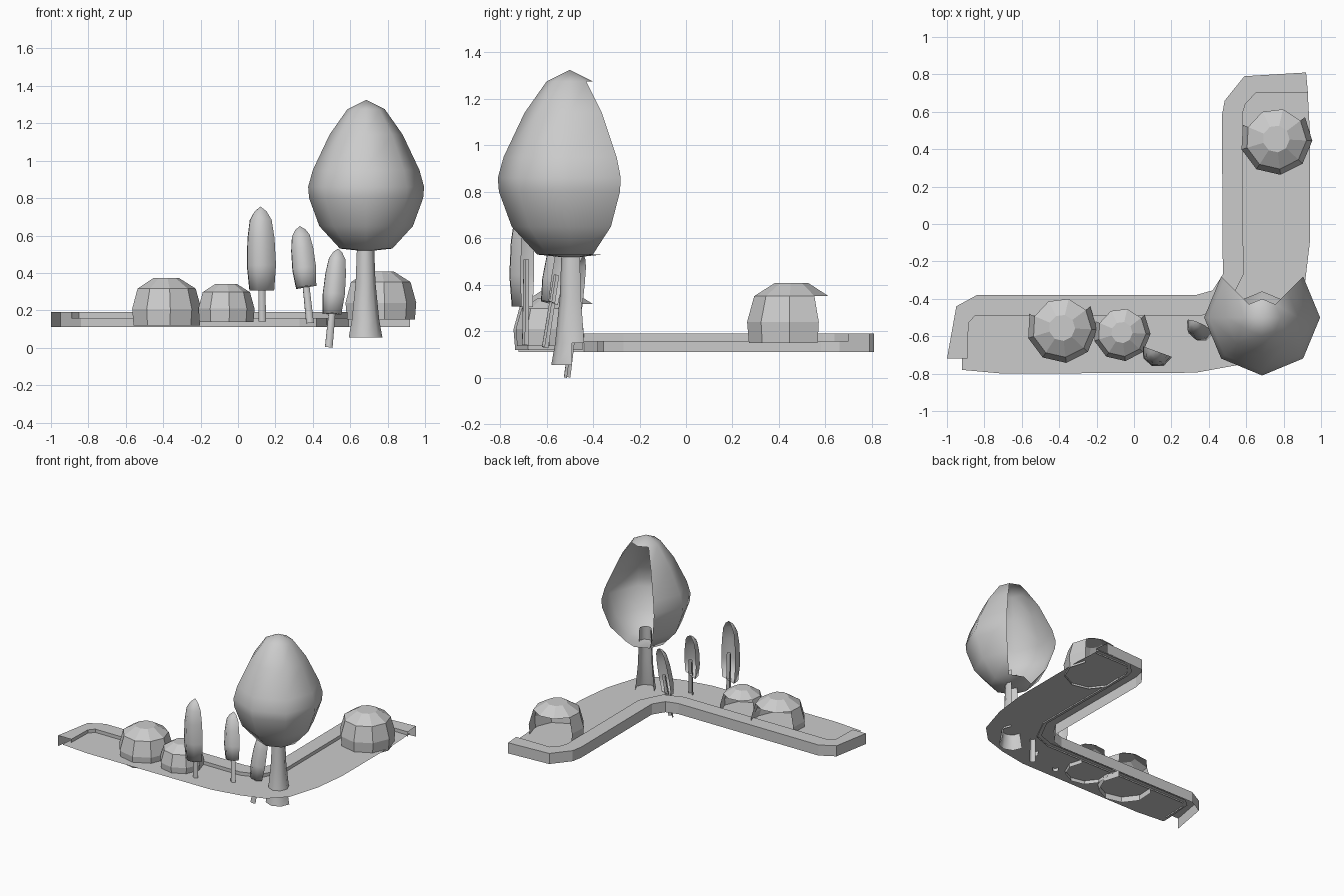
import bpy, bmesh, math
from mathutils import Matrix, Vector

if "Cube" in bpy.data.objects:
    bpy.data.objects.remove(bpy.data.objects["Cube"])


def finish(name, bm, matrix=Matrix.Identity(4), smooth=False):
    me = bpy.data.meshes.new(name)
    bm.to_mesh(me)
    bm.free()
    ob = bpy.data.objects.new(name, me)
    bpy.context.collection.objects.link(ob)
    ob.matrix_world = matrix
    for p in me.polygons:
        p.use_smooth = smooth
    return ob


def revolve(name, profile, n, start, skip, matrix, smooth=False):
    """Spin (radius, height) rings; skip(row, seg) leaves a face open."""
    bm = bmesh.new()
    rings = []
    for r, z in profile:
        if r == 0:
            rings.append([bm.verts.new((0, 0, z))] * n)
            continue
        rings.append([bm.verts.new((r * math.cos(start + math.tau * i / n),
                                    r * math.sin(start + math.tau * i / n), z))
                      for i in range(n)])
    for row in range(len(rings) - 1):
        for i in range(n):
            if skip(row, i):
                continue
            j = (i + 1) % n
            quad = [rings[row][i], rings[row][j], rings[row + 1][j], rings[row + 1][i]]
            bm.faces.new(list(dict.fromkeys(quad)))
    bmesh.ops.delete(bm, geom=[v for v in bm.verts if not v.link_faces], context='VERTS')
    return finish(name, bm, matrix, smooth)


# L-shaped curb: outer wall, top, inner wall
outer = [(-1, -.72), (-.95, -.44), (-.84, -.38), (.33, -.38), (.42, -.355),
         (.475, -.27), (.47, .58), (.485, .66), (.59, .79), (.92, .81)]
inner = [(-.89, -.72), (-.885, -.53), (-.85, -.49), (.36, -.49), (.5, -.44),
         (.585, -.27), (.58, .59), (.595, .64), (.65, .70), (.93, .70)]
bm = bmesh.new()
rows = [[bm.verts.new((x, y, z)) for x, y in path]
        for path, z in ((outer, .11), (outer, .19), (inner, .19), (inner, .155))]
for a, b in zip(rows, rows[1:]):
    for i in range(len(outer) - 1):
        bm.faces.new((a[i + 1], a[i], b[i], b[i + 1]))
finish("curb", bm)

# Soil sheet tucked slightly under the curb
edge = [Vector(p).lerp(Vector(q), .27) for p, q in zip(inner, outer)]
front = [(.94, .5), (.94, -.1), (.91, -.35), (.84, -.58), (.72, -.7),
         (.55, -.755), (.33, -.795), (-.7, -.8), (-.92, -.78)]
bm = bmesh.new()
bm.faces.new([bm.verts.new((p[0], p[1], .165)) for p in reversed(edge + front)])
finish("soil", bm)

# Large tree: crown with an open back quarter, flared part-open trunk
revolve("large_crown",
        [(0, .515), (.14, .53), (.25, .65), (.305, .8), (.31, .86), (.285, .95),
         (.195, 1.14), (.1, 1.275), (0, 1.325)], 8, 0,
        lambda row, i: 1 <= row <= 6 and i in (1, 2),
        Matrix.Translation((.685, -.5, 0)), True)
revolve("large_trunk", [(.09, .055), (.073, .15), (.053, .35), (.043, .62)], 8, 0,
        lambda row, i: i in (1, 2, 3) or (row == 0 and i == 0),
        Matrix.Translation((.682, -.49, 0)), True)

# Faceted domed bushes, lower back faces open
dome = [(.72, 0), (.75, .35), (.63, .78), (.28, 1), (0, 1)]
for k, (x, y, z, h) in enumerate([(-.385, -.555, .12, .252), (-.065, -.58, .137, .205),
                                  (.76, .455, .15, .258)]):
    revolve(f"bush_{k + 1}", dome, 9, math.radians(37),
            lambda row, i: row < 2 and i < 3,
            Matrix.Translation((x, y, z)) @ Matrix.Scale(h, 4))

# Slim trees: half shells open towards the back left, on thin trunks
slim = [((.13, -.685, .14), (.12, -.68, .755), .27, .083, .6),
        ((.385, -.60, .13), (.33, -.52, .65), .37, .068, .6),
        ((.485, -.505, 0), (.535, -.44, .53), .34, .063, .6)]
for k, (base, tip, low, r, stem) in enumerate(slim):
    base, tip = Vector(base), Vector(tip)
    axis = tip - base
    L = axis.length
    m = Matrix.Translation(base) @ Vector((0, 0, 1)).rotation_difference(axis).to_matrix().to_4x4()
    crown = [(0, 0), (.85, .0), (1, .3), (.93, .62), (.75, .84), (.42, .94), (0, 1)]
    half = lambda row, i: i < 4
    revolve(f"slim_crown_{k + 1}",
            [(a * r, L * (low + (1 - low) * t)) for a, t in crown],
            8, math.radians(-20), half, m, True)
    revolve(f"slim_trunk_{k + 1}", [(.022, 0), (.018, L * stem)],
            8, math.radians(-20), half, m, True)
